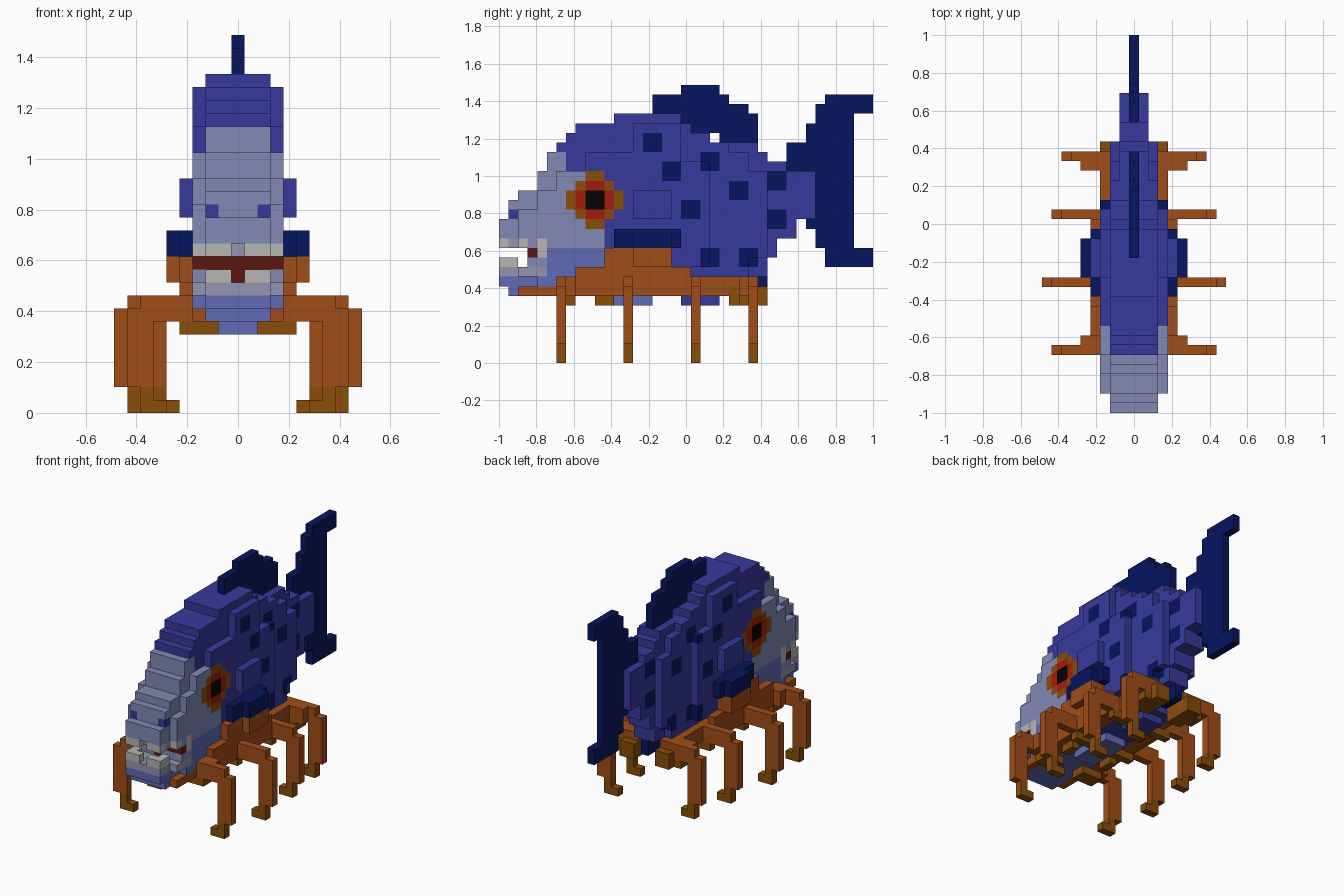
import bpy, bmesh, math

if "Cube" in bpy.data.objects:
    bpy.data.objects.remove(bpy.data.objects["Cube"])

U = 2 / 39  # one block

def mat(name, rgb):
    m = bpy.data.materials.new(name)
    m.diffuse_color = tuple((c / 255) ** 2.2 for c in rgb) + (1,)
    m.use_nodes = True
    m.node_tree.nodes["Principled BSDF"].inputs["Base Color"].default_value = m.diffuse_color
    return m

MATS = {n: mat(n, c) for n, c in {
    "blue": (57, 60, 155), "navy": (15, 28, 95), "grey": (128, 137, 180),
    "light_blue": (96, 107, 180), "lavender": (146, 146, 176), "bone": (180, 180, 178),
    "maroon": (92, 28, 22), "orange": (160, 78, 30), "brown": (136, 78, 18),
    "red": (162, 34, 20), "black": (12, 12, 12)}.items()}

def fill(v, xs, ys, zs, col):
    """Fill blocks mirrored in x: xs inclusive, ys and zs half open."""
    for i in range(xs[0], xs[1] + 1):
        for j in range(*ys):
            for k in range(*zs):
                v[i, j, k] = v[-i, j, k] = col

def paint(v, xs, ys, zs, col):
    """Recolour existing blocks only."""
    for i, j, k in v:
        if xs[0] <= abs(i) <= xs[1] and ys[0] <= j < ys[1] and zs[0] <= k < zs[1]:
            v[i, j, k] = col

FACES = [((1, 0, 0), (0, 1, 0), (0, 0, 1)), ((0, 1, 0), (0, 0, 1), (1, 0, 0)), ((0, 0, 1), (1, 0, 0), (0, 1, 0))]

def build(name, v):
    """Turn a block set into a mesh of its outside faces."""
    bm = bmesh.new()
    cols = sorted(set(v.values()))
    for (i, j, k), col in v.items():
        for n, a, b in FACES:
            for s in (1, -1):
                if (i + s * n[0], j + s * n[1], k + s * n[2]) in v:
                    continue
                ring = [(-1, -1), (1, -1), (1, 1), (-1, 1)][::s]
                c = (i, j + .5 - 19.5, k + .5)
                f = bm.faces.new([bm.verts.new([U * (c[d] + .5 * (s * n[d] + p * a[d] + q * b[d]))
                                                for d in range(3)]) for p, q in ring])
                f.material_index = cols.index(col)
    bmesh.ops.remove_doubles(bm, verts=bm.verts, dist=1e-4)
    bmesh.ops.dissolve_limit(bm, angle_limit=.01, verts=bm.verts, edges=bm.edges, delimit={'MATERIAL'})
    me = bpy.data.meshes.new(name)
    bm.to_mesh(me)
    bm.free()
    for c in cols:
        me.materials.append(MATS[c])
    bpy.context.collection.objects.link(bpy.data.objects.new(name, me))

# Body: core slab, then outer side plates (y0, y1, bottom, top)
body = {}
for y0, y1, b, t in [(0, 1, 8, 15), (1, 2, 8, 17), (2, 4, 8, 18), (4, 5, 8, 20), (5, 6, 8, 22), (6, 7, 8, 23),
                     (7, 8, 8, 24), (8, 12, 8, 25), (12, 19, 8, 26), (19, 20, 8, 25), (20, 22, 8, 24),
                     (22, 24, 9, 23), (24, 26, 9, 22), (26, 28, 11, 20)]:
    fill(body, (0, 2), (y0, y1), (b, t), "blue")
for y0, y1, b, t in [(22, 27, 9, 23), (27, 28, 9, 22), (28, 29, 11, 21), (29, 30, 13, 21), (30, 31, 13, 20),
                     (31, 33, 15, 20)]:
    fill(body, (0, 1), (y0, y1), (b, t), "blue")
for y0, y1, b, t in [(2, 4, 9, 16), (4, 6, 8, 18), (6, 9, 8, 20), (9, 14, 8, 22), (14, 19, 9, 25), (19, 22, 10, 21)]:
    fill(body, (3, 3), (y0, y1), (b, t), "blue")
fill(body, (4, 4), (14, 18), (15, 18), "blue")
# Belly
fill(body, (0, 2), (1, 12), (7, 8), "light_blue")
fill(body, (0, 1), (10, 16), (6, 8), "light_blue")
fill(body, (0, 2), (12, 24), (7, 9), "blue")
fill(body, (0, 1), (19, 23), (6, 7), "blue")
# Face colours
paint(body, (0, 3), (0, 9), (9, 20), "grey")
paint(body, (0, 2), (4, 7), (20, 22), "grey")
paint(body, (0, 3), (9, 11), (9, 15), "grey")
paint(body, (0, 3), (5, 12), (9, 12), "light_blue")
paint(body, (0, 3), (0, 5), (9, 10), "lavender")
paint(body, (0, 3), (0, 12), (8, 9), "light_blue")
paint(body, (2, 2), (1, 2), (15, 16), "blue")
# Mouth opening
for key in [q for q in body if q[1] < 3 and q[2] in (10, 11, 12)]:
    del body[key]
paint(body, (0, 3), (3, 4), (11, 12), "maroon")
paint(body, (0, 0), (3, 4), (10, 13), "maroon")
paint(body, (3, 3), (4, 5), (11, 13), "bone")
# Spots
for y, z in [(15, 22), (17, 19), (19, 15), (24, 17), (28, 18), (28, 14), (21, 10), (25, 10), (21, 20)]:
    paint(body, (1, 3), (y, y + 2), (z, z + 2), "navy")
# Eyes
for y0, y1, z0, z1, c in [(9, 11, 14, 20, "brown"), (8, 12, 15, 19, "brown"), (7, 13, 16, 18, "brown"),
                          (8, 12, 16, 18, "red"), (9, 11, 15, 19, "red"), (9, 11, 16, 18, "black")]:
    paint(body, (3, 3), (y0, y1), (z0, z1), c)
build("body", body)

# Teeth around the mouth
teeth = {}
for z in (10, 12):
    fill(teeth, (1, 2), (0, 1), (z, z + 1), "bone")
    fill(teeth, (2, 2), (1, 2), (z, z + 1), "bone")
    fill(teeth, (3, 3), (2 if z == 12 else 3, 4), (z, z + 1), "bone")
fill(teeth, (0, 2), (1, 3), (12, 13), "lavender")
fill(teeth, (0, 2), (2, 3), (12, 13), "maroon")
build("teeth", teeth)

# Dorsal fin
dorsal = {}
for y0, y1, t in [(16, 19, 28), (19, 23, 29), (23, 24, 28), (24, 26, 27), (26, 27, 26)]:
    fill(dorsal, (0, 0), (y0, y1), (26 if y0 < 19 else 24 if y0 < 22 else 23, t), "navy")
fill(dorsal, (0, 0), (19, 20), (25, 29), "navy")
build("dorsal_fin", dorsal)

# Tail fin
tail = {}
for y0, y1, b, t in [(30, 32, 20, 23), (32, 33, 20, 25), (33, 34, 12, 27), (34, 37, 10, 28), (37, 39, 10, 12),
                     (37, 39, 26, 28), (32, 33, 14, 15)]:
    fill(tail, (0, 0), (y0, y1), (b, t), "navy")
build("tail_fin", tail)

# Pectoral fins with shoulder shell below
shell = {}
fill(shell, (4, 4), (12, 19), (12, 14), "navy")
fill(shell, (5, 5), (14, 18), (12, 14), "navy")
fill(shell, (4, 4), (11, 18), (10, 12), "orange")
fill(shell, (5, 5), (14, 18), (10, 12), "orange")
fill(shell, (4, 4), (8, 20), (7, 10), "orange")
fill(shell, (3, 3), (2, 20), (7, 8), "orange")
fill(shell, (3, 3), (18, 25), (7, 9), "orange")
fill(shell, (3, 3), (10, 12), (6, 7), "brown")
fill(shell, (2, 3), (24, 28), (6, 8), "brown")
fill(shell, (0, 0), (25, 28), (7, 9), "navy")
build("shoulder_shell", shell)

# Legs: y position, outer reach, first hip block, joint y range
for n, (y, r, joint) in enumerate([(6, 8, (6, 8)), (13, 9, (13, 14)), (20, 8, (20, 21)), (26, 7, (25, 27))], 1):
    leg = {}
    fill(leg, (2, r - 1), (y, y + 1), (7, 9), "orange")
    fill(leg, (3, 5), joint, (7, 9), "orange")
    fill(leg, (2, 4), joint, (6, 7), "brown")
    fill(leg, (r - 1, r), (y, y + 1), (2, 8), "orange")
    fill(leg, (r - 1, r - 1), (y, y + 1), (0, 2), "brown")
    fill(leg, (r - 2, r - 2), (y, y + 1), (0, 1), "brown")
    build(f"leg_pair_{n}", leg)
